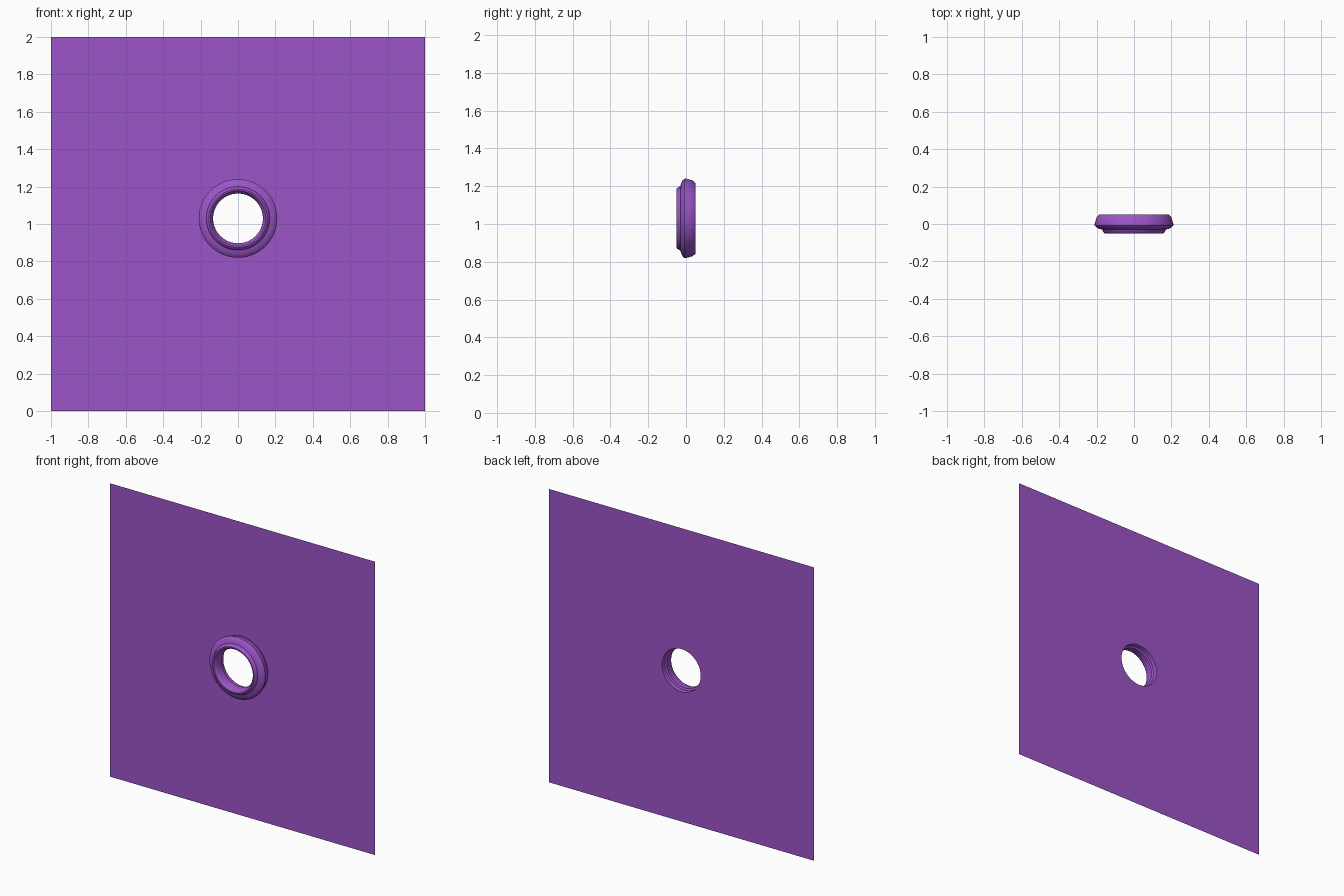
import bpy, bmesh
from math import sin, cos, pi

if "Cube" in bpy.data.objects:
    bpy.data.objects.remove(bpy.data.objects["Cube"])

SEG = 64
CZ = 1.03          # height of the porthole centre
BACK = 0.05        # y of the wall sheet
HOLE = 0.146

mat = bpy.data.materials.new("purple")
mat.diffuse_color = (0.33, 0.09, 0.58, 1)
mat.use_nodes = True
mat.node_tree.nodes["Principled BSDF"].inputs["Base Color"].default_value = mat.diffuse_color


def loft(name, loops):
    """Skin quads between successive closed loops of points."""
    bm = bmesh.new()
    rows = [[bm.verts.new(p) for p in loop] for loop in loops]
    for a, b in zip(rows, rows[1:]):
        for i in range(SEG):
            j = (i + 1) % SEG
            bm.faces.new((a[i], a[j], b[j], b[i]))
    mesh = bpy.data.meshes.new(name)
    bm.to_mesh(mesh)
    bm.free()
    mesh.materials.append(mat)
    obj = bpy.data.objects.new(name, mesh)
    bpy.context.collection.objects.link(obj)
    return obj


def circle(r, y):
    return [(r * cos(2 * pi * i / SEG), y, CZ + r * sin(2 * pi * i / SEG))
            for i in range(SEG)]


def square(y):
    pts = []
    for i in range(SEG):
        c, s = cos(2 * pi * i / SEG), sin(2 * pi * i / SEG)
        m = max(abs(c), abs(s))
        pts.append((c / m, y, 1 + s / m))
    return pts


# Thin wall sheet with a round opening
loft("wall_panel", [circle(HOLE, BACK), square(BACK)])

# Porthole frame: turned profile (radius, y) from the inner back to the outer back
profile = [(HOLE, 0.05), (0.144, 0.022), (0.133, 0.016), (0.133, -0.022),
           (0.140, -0.040), (0.148, -0.049), (0.156, -0.05), (0.163, -0.045),
           (0.170, -0.030), (0.185, -0.026), (0.201, -0.018), (0.210, -0.008),
           (0.210, 0.002), (0.200, 0.036), (0.187, 0.05)]
ring = loft("porthole_frame", [circle(r, y) for r, y in profile])

# Smooth shading on the frame
bpy.context.view_layer.objects.active = ring
ring.select_set(True)
bpy.ops.object.shade_smooth_by_angle(angle=0.6)
